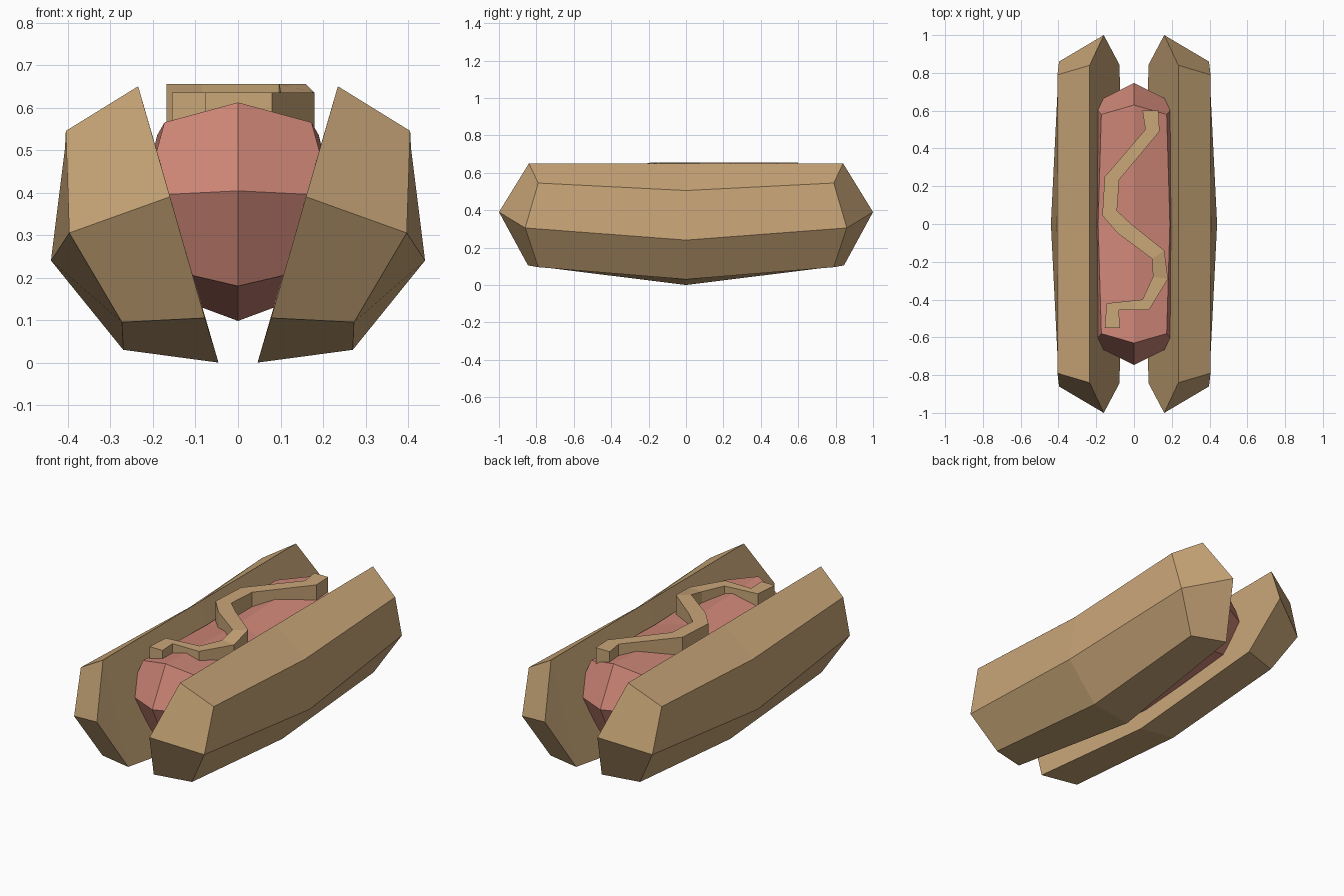
import bpy
import bmesh

cube = bpy.data.objects.get("Cube")
if cube:
    bpy.data.objects.remove(cube, do_unlink=True)


def material(name, color):
    mat = bpy.data.materials.new(name)
    mat.use_nodes = True
    mat.diffuse_color = (*color, 1)
    bsdf = next(n for n in mat.node_tree.nodes if n.type == "BSDF_PRINCIPLED")
    bsdf.inputs["Base Color"].default_value = (*color, 1)
    return mat


def finish(bm, name, mat):
    bmesh.ops.recalc_face_normals(bm, faces=bm.faces)
    mesh = bpy.data.meshes.new(name)
    bm.to_mesh(mesh)
    bm.free()
    mesh.materials.append(mat)
    obj = bpy.data.objects.new(name, mesh)
    bpy.context.collection.objects.link(obj)
    return obj


def bridge(bm, a, b):
    """Join two closed rings with quads."""
    n = len(a)
    for i in range(n):
        j = (i + 1) % n
        bm.faces.new((a[i], a[j], b[j], b[i]))


def long_body(name, mat, end_ring, mid_ring, tip, side=1):
    """Faceted body along y: a middle ring, an end ring each way, pointed caps."""
    bm = bmesh.new()
    middle = [bm.verts.new((side * x, 0, z)) for x, z in mid_ring]
    for way in (-1, 1):
        ring = [bm.verts.new((side * x, way * y, z)) for x, y, z in end_ring]
        bridge(bm, middle, ring)
        point = bm.verts.new((side * tip[0], way * tip[1], tip[2]))
        for i in range(0, len(ring), 2):
            corners = ring[i:i + 3]
            if i + 2 >= len(ring):
                corners = corners + [ring[0]]
            bm.faces.new([point] + corners)
    return finish(bm, name, mat)


bread = material("toasted_tan", (0.59, 0.385, 0.19))
meat = material("sausage_pink", (0.62, 0.24, 0.185))

# Bun halves: inner top, outer top, outer middle, outer bottom, inner bottom
bun_end = [(0.235, 0.84, 0.65), (0.405, 0.79, 0.545), (0.397, 0.86, 0.305),
           (0.273, 0.79, 0.095), (0.078, 0.845, 0.105)]
bun_mid = [(0.235, 0.65), (0.407, 0.505), (0.44, 0.24), (0.27, 0.03), (0.046, 0)]
for name, side in (("bun_left", 1), ("bun_right", -1)):
    long_body(name, bread, bun_end, bun_mid, (0.16, 1.0, 0.39), side)

# Sausage: right half of each ring is mirrored to complete it
half_end = [(0, 0.63, 0.612), (0.173, 0.58, 0.565), (0.22, 0.637, 0.393),
            (0.18, 0.58, 0.222), (0, 0.63, 0.18)]
half_mid = [(0, 0.59), (0.19, 0.535), (0.24, 0.33), (0.18, 0.165), (0, 0.098)]


def mirrored(half):
    return half + [(-p[0], *p[1:]) for p in half[-2:0:-1]]


long_body("sausage", meat, mirrored(half_end), mirrored(half_mid), (0, 0.747, 0.404))

# Sauce ribbon: left and right edge at each bend, back to front
bends = [((0.045, 0.60), (0.13, 0.60)), ((0.06, 0.50), (0.135, 0.49)),
         ((-0.155, 0.25), (-0.078, 0.235)), ((-0.168, 0.045), (-0.09, 0.07)),
         ((-0.085, -0.05), (-0.015, 0.0)), ((0.097, -0.185), (0.16, -0.14)),
         ((0.1, -0.28), (0.18, -0.29)), ((0.045, -0.40), (0.08, -0.455)),
         ((-0.145, -0.42), (-0.08, -0.455)), ((-0.155, -0.55), (-0.075, -0.55))]
bm = bmesh.new()
sections = []
for left, right in bends:
    top = 0.655 if left[1] > -0.2 else 0.635
    sections.append([bm.verts.new((*p, z)) for p, z in
                     ((left, top), (right, top), (right, 0.545), (left, 0.545))])
for a, b in zip(sections, sections[1:]):
    bridge(bm, a, b)
bm.faces.new(sections[0])
bm.faces.new(sections[-1])
finish(bm, "sauce_ribbon", bread)
